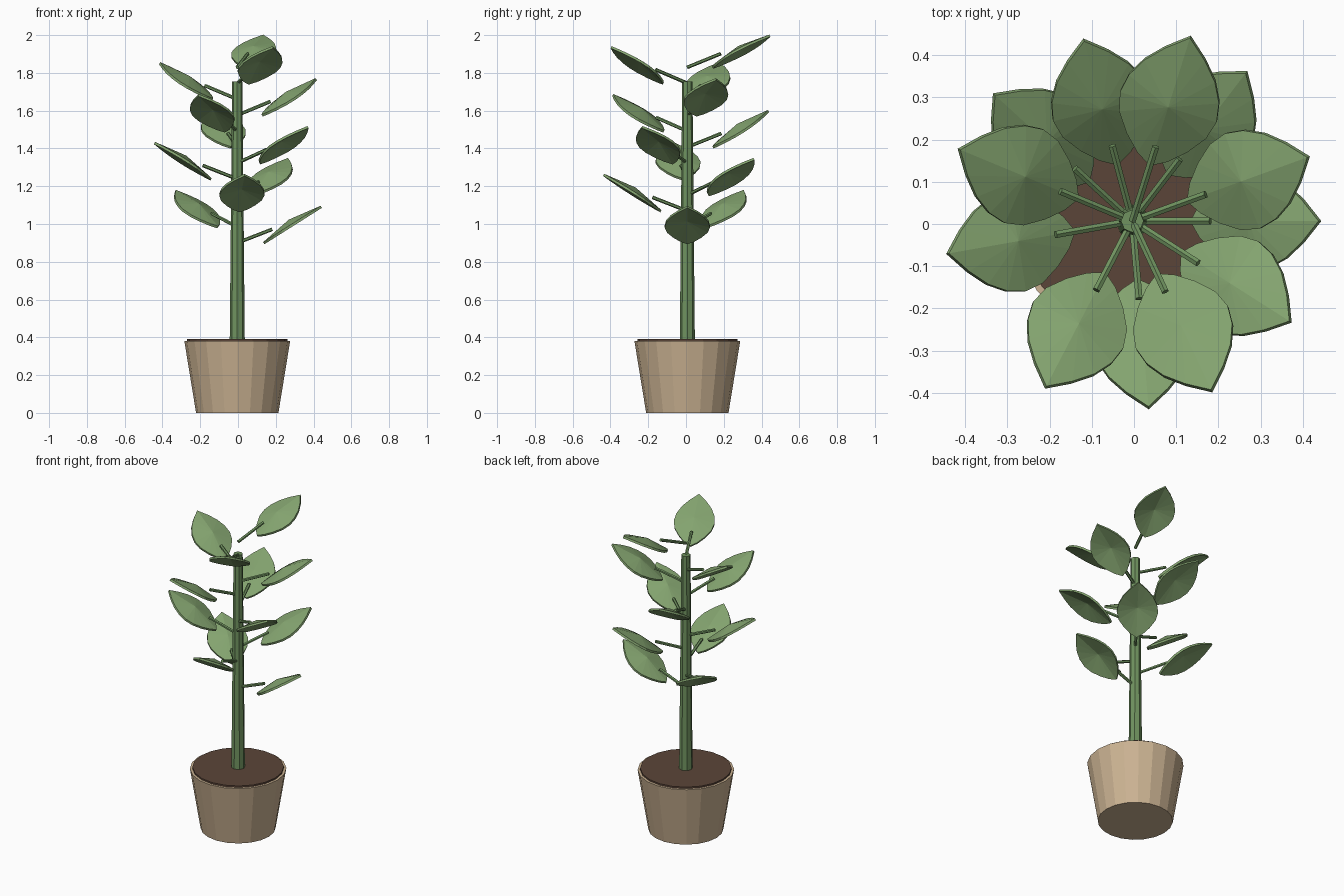
import bpy, bmesh
from math import sin, cos, tan, radians, pi
from mathutils import Vector, Matrix

cube = bpy.data.objects.get("Cube")
if cube:
    bpy.data.objects.remove(cube, do_unlink=True)

CENTRE = Vector((-0.004, 0.007, 0))   # stem axis


def material(name, rgb):
    mat = bpy.data.materials.new(name)
    mat.use_nodes = True
    mat.diffuse_color = (*rgb, 1)
    mat.node_tree.nodes["Principled BSDF"].inputs["Base Color"].default_value = (*rgb, 1)
    return mat


TAN = material("tan clay", (0.60, 0.45, 0.29))
SOIL = material("brown soil", (0.105, 0.06, 0.04))
LEAF = material("leaf green", (0.23, 0.37, 0.16))
STEM = material("stem green", (0.16, 0.29, 0.115))


def add_object(name, bm, mat):
    bmesh.ops.recalc_face_normals(bm, faces=bm.faces)
    mesh = bpy.data.meshes.new(name)
    bm.to_mesh(mesh)
    bm.free()
    mesh.materials.append(mat)
    obj = bpy.data.objects.new(name, mesh)
    bpy.context.collection.objects.link(obj)
    return obj


def rod(name, start, end, r1, r2, sides, mat):
    """Tapered closed cylinder between two points."""
    axis = end - start
    turn = axis.to_track_quat('Z', 'Y').to_matrix().to_4x4()
    place = Matrix.Translation((start + end) / 2) @ turn
    bm = bmesh.new()
    bmesh.ops.create_cone(bm, cap_ends=True, segments=sides, radius1=r1,
                          radius2=r2, depth=axis.length, matrix=place)
    return add_object(name, bm, mat)


def at(z):
    return CENTRE + Vector((0, 0, z))


# Pot, soil and stem
rod("pot", at(0), at(0.38), 0.218, 0.28, 20, TAN)
rod("soil", at(0.36), at(0.39), 0.265, 0.265, 20, SOIL)
rod("stem", at(0.37), at(1.755), 0.04, 0.027, 8, STEM)

# Leaf outline: share of length, half width
SIDE = [(0.07, 0.038), (0.18, 0.075), (0.32, 0.108), (0.46, 0.12),
        (0.6, 0.112), (0.74, 0.088), (0.87, 0.05)]
LENGTH, DOME, THICK = 0.36, 0.028, 0.013


def leaf(name, base, turn, tilt):
    """Domed fan of facets with a pointed tip, tilted up and turned about the stem."""
    outline = [(0, 0)] + SIDE + [(1, 0)] + [(t, -w) for t, w in reversed(SIDE)]
    place = (Matrix.Translation(base) @ Matrix.Rotation(turn, 4, 'Z')
             @ Matrix.Rotation(-tilt, 4, 'Y'))
    bm = bmesh.new()
    rims, hubs = [], []
    for drop in (0, THICK):
        rims.append([bm.verts.new(place @ Vector((t * LENGTH, w, -drop))) for t, w in outline])
        hubs.append(bm.verts.new(place @ Vector((LENGTH / 2, 0, DOME - drop))))
    count = len(outline)
    for i in range(count):
        j = (i + 1) % count
        for rim, hub in zip(rims, hubs):
            bm.faces.new((rim[i], rim[j], hub))
        bm.faces.new((rims[0][i], rims[1][i], rims[1][j], rims[0][j]))
    return add_object(name, bm, LEAF)


# Leaves spiral up the stem by the golden angle
COUNT = 12
for k in range(COUNT):
    turn = radians(137.5 * k)
    out = Vector((cos(turn), sin(turn), 0))
    root = at(0.9 + 0.0845 * k)
    rod(f"leaf_stalk_{k + 1}", root, root + out * 0.185 + Vector((0, 0, 0.072)),
        0.0095, 0.0095, 6, STEM)
    tilt = radians(32.3 if k < COUNT - 1 else 28)
    leaf(f"leaf_{k + 1}", root + out * 0.137 + Vector((0, 0, 0.004)), turn, tilt)
